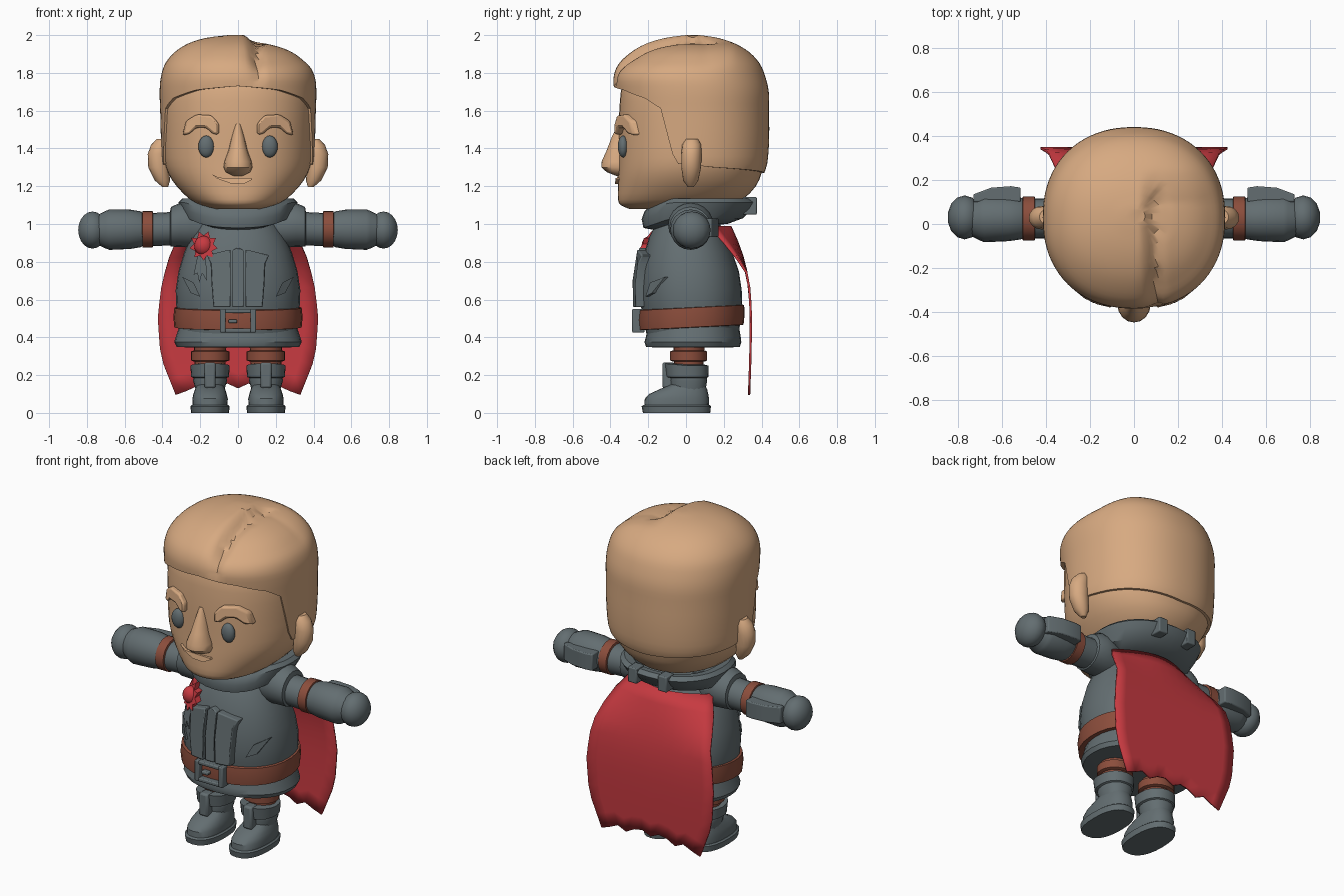
import bpy, bmesh, math
from mathutils import Vector


def material(name, rgb):
    m = bpy.data.materials.new(name)
    m.diffuse_color = (*rgb, 1)
    return m


SKIN = material("tan", (0.68, 0.40, 0.22))
GREY = material("slate_grey", (0.125, 0.155, 0.165))
BROWN = material("leather_brown", (0.26, 0.075, 0.045))
RED = material("cape_red", (0.57, 0.042, 0.052))


def finish(name, verts, faces, mat, mirror=False, bevel=0, solid=0):
    bm = bmesh.new()
    vs = [bm.verts.new(v) for v in verts]
    for f in faces:
        bm.faces.new([vs[i] for i in f])
    bmesh.ops.remove_doubles(bm, verts=bm.verts, dist=0.0004)
    bmesh.ops.recalc_face_normals(bm, faces=bm.faces)
    me = bpy.data.meshes.new(name)
    bm.to_mesh(me)
    bm.free()
    me.materials.append(mat)
    ob = bpy.data.objects.new(name, me)
    bpy.context.collection.objects.link(ob)
    if solid:
        ob.modifiers.new("thick", 'SOLIDIFY').thickness = solid
    if bevel:
        b = ob.modifiers.new("bevel", 'BEVEL')
        b.width, b.segments = bevel, 2
    if mirror:
        ob.modifiers.new("mirror", 'MIRROR')
    return ob


def spow(v, e):
    return math.copysign(abs(v) ** (2 / e), v)


def loft(name, rings, mat, n=24, e=2.2, axis='z', warp=None, mirror=False):
    """Rings are (height, centre, half width, y front, y back)."""
    verts, faces = [], []
    for t, c, r, y0, y1 in rings:
        for i in range(n):
            a = 2 * math.pi * i / n
            u = c + r * spow(math.sin(a), e)
            y = (y0 + y1) / 2 - (y1 - y0) / 2 * spow(math.cos(a), e)
            p = (u, y, t) if axis == 'z' else (t, y, u)
            verts.append(warp(*p) if warp else p)
    for k in range(len(rings) - 1):
        for i in range(n):
            j = (i + 1) % n
            faces.append((k * n + i, k * n + j, k * n + n + j, k * n + n + i))
    faces += [tuple(range(n)), tuple(range(len(verts) - n, len(verts)))]
    return finish(name, verts, faces, mat, mirror)


def lerp(table, t):
    """Interpolate rows of a table sorted by first column."""
    if t <= table[0][0]:
        return table[0]
    for a, b in zip(table, table[1:]):
        if t <= b[0]:
            k = (t - a[0]) / (b[0] - a[0])
            return tuple(p + (q - p) * k for p, q in zip(a, b))
    return table[-1]


def smooth(rings, k=3):
    """Catmull-Rom refinement of rings."""
    out = []
    for i in range(len(rings) - 1):
        q = [rings[max(0, min(len(rings) - 1, i + d))] for d in (-1, 0, 1, 2)]
        for s in range(k):
            t = s / k
            out.append(tuple(0.5 * (2 * b + (c - a) * t + (2 * a - 5 * b + 4 * c - d) * t * t
                                    + (3 * b - a - 3 * c + d) * t ** 3) for a, b, c, d in zip(*q)))
    return out + [rings[-1]]


def front(rings, x, z, e=2.2):
    """y of the front surface of a loft."""
    _, _, r, y0, y1 = lerp(rings, z)
    return (y0 + y1) / 2 - (y1 - y0) / 2 * max(0, 1 - abs(x / r) ** e) ** (1 / e)


def plate(name, pts, rings, t, mat, mirror=False, bevel=0, sink=0.03):
    """Outline in x, z raised from the front of a loft."""
    n = len(pts)
    verts = [(x, front(rings, x, z) - t, z) for x, z in pts]
    verts += [(x, y + t + sink, z) for x, y, z in verts]
    faces = [tuple(range(n)), tuple(range(n, 2 * n))]
    faces += [(i, (i + 1) % n, n + (i + 1) % n, n + i) for i in range(n)]
    return finish(name, verts, faces, mat, mirror, bevel)


def box(name, lo, hi, mat, mirror=False, bevel=0.006):
    v = [(x, y, z) for x in (lo[0], hi[0]) for y in (lo[1], hi[1]) for z in (lo[2], hi[2])]
    f = [(0, 1, 3, 2), (4, 5, 7, 6), (0, 1, 5, 4), (2, 3, 7, 6), (0, 2, 6, 4), (1, 3, 7, 5)]
    return finish(name, v, f, mat, mirror, bevel)


def ball(name, c, r, mat, mirror=False, u=16, v=10):
    bm = bmesh.new()
    bmesh.ops.create_uvsphere(bm, u_segments=u, v_segments=v, radius=1)
    verts = [tuple(c[i] + p.co[i] * r[i] for i in range(3)) for p in bm.verts]
    faces = [[p.index for p in f.verts] for f in bm.faces]
    bm.free()
    return finish(name, verts, faces, mat, mirror)


# Head
HEAD = [(1.08, 0, .13, -.30, .12), (1.10, 0, .20, -.345, .22), (1.13, 0, .255, -.36, .30),
        (1.20, 0, .325, -.36, .37), (1.27, 0, .37, -.358, .40), (1.35, 0, .392, -.356, .42),
        (1.50, 0, .398, -.356, .425), (1.65, 0, .40, -.35, .42), (1.75, 0, .38, -.33, .40),
        (1.85, 0, .31, -.25, .31)]
loft("head", smooth(HEAD, 2), SKIN, 48)

# Hair: shell above a hairline, parted on one side
HAIR = smooth([(1.25, 0, .375, -.36, .405), (1.32, 0, .40, -.365, .43), (1.45, 0, .408, -.365, .44),
               (1.60, 0, .412, -.37, .44), (1.70, 0, .415, -.38, .438), (1.78, 0, .408, -.383, .42),
               (1.85, 0, .385, -.355, .39), (1.91, 0, .335, -.29, .335), (1.955, 0, .265, -.21, .26),
               (1.985, 0, .17, -.11, .17), (2.0, 0, .05, .0, .07)])
HAIRLINE = [(0, 1.73), (30, 1.71), (55, 1.665), (68, 1.61), (74, 1.42), (79, 1.32), (105, 1.30), (180, 1.27)]
n, verts, faces = 80, [], []
rows = [None] + HAIR
for row in rows:
    for i in range(n):
        a = 2 * math.pi * i / n
        deg = math.degrees(min(a, 2 * math.pi - a))
        h = lerp(HAIRLINE, deg)[1]
        z = h if row is None else max(row[0], h)
        _, _, r, y0, y1 = lerp(HAIR, z)
        k = 0.92 if row is None else 1
        x = k * r * spow(math.sin(a), 2.2)
        y = (y0 + y1) / 2 - k * (y1 - y0) / 2 * spow(math.cos(a), 2.2)
        if row:
            fade = min(1, max(0, (z - 1.75) / .15)) * min(1, max(0, (.25 - y) / .15))
            z -= .035 * fade * min(1, max(0, (x - .03) / .06))
            groove = .02 * math.exp(-((x - .1) / .025) ** 2) * (1 if y < .15 else 0)
            if z > 1.74:
                z -= groove * fade
                y += groove if y < -.2 else 0
        verts.append((x, y, z))
for k in range(len(rows) - 1):
    for i in range(n):
        j = (i + 1) % n
        faces.append((k * n + i, k * n + j, k * n + n + j, k * n + n + i))
faces.append(tuple(range(len(verts) - n, len(verts))))
finish("hair", verts, faces, SKIN)

# Face details
ball("eye", (.168, -.333, 1.41), (.042, .028, .058), GREY, True)
plate("eyebrow", [(.10, 1.475), (.10, 1.53), (.14, 1.575), (.22, 1.58), (.275, 1.545), (.295, 1.47),
                  (.26, 1.475), (.22, 1.51), (.17, 1.51), (.13, 1.475)], HEAD, .035, SKIN, True, .012)
loft("nose", [(1.255, 0, .03, -.37, -.3), (1.275, 0, .065, -.42, -.3), (1.30, 0, .076, -.448, -.28),
              (1.33, 0, .072, -.447, -.28), (1.39, 0, .05, -.42, -.3), (1.46, 0, .034, -.393, -.3),
              (1.53, 0, .015, -.36, -.32)], SKIN, 16, 2)
plate("mouth", [(-.14, 1.265), (-.10, 1.245), (.07, 1.243), (.075, 1.235), (.03, 1.212), (-.04, 1.215),
                (-.11, 1.24)], HEAD, .018, SKIN)
loft("ear", [(1.195, .385, .015, .01, .04), (1.23, .40, .04, -.015, .065), (1.30, .42, .055, -.025, .08),
             (1.37, .42, .058, -.025, .082), (1.42, .41, .05, -.02, .08), (1.45, .40, .03, 0, .065)],
     SKIN, 16, 2, mirror=True)

# Torso, belt, skirt
TORSO = [(.42, 0, .31, -.21, .28), (.57, 0, .327, -.24, .298), (.65, 0, .33, -.245, .295),
         (.75, 0, .315, -.24, .28), (.85, 0, .285, -.22, .245), (.93, 0, .25, -.195, .21),
         (1.0, 0, .21, -.16, .18), (1.07, 0, .16, -.11, .15)]
loft("tunic", TORSO, GREY, 32)
tilt = lambda x, y, z: (x, y, z + .05 * y)
loft("belt", [(.45, 0, .32, -.235, .29), (.452, 0, .337, -.252, .305), (.505, 0, .342, -.257, .31),
              (.555, 0, .337, -.252, .308), (.558, 0, .32, -.235, .29)], BROWN, 32, warp=tilt)
loft("skirt", [(.345, 0, .24, -.15, .22), (.35, 0, .325, -.212, .285), (.375, 0, .338, -.22, .293),
               (.40, 0, .33, -.213, .29), (.46, 0, .31, -.20, .28)], GREY, 32)
for lo, hi in (((-.095, .425), (-.065, .55)), ((.065, .425), (.095, .55)), ((-.07, .425), (.07, .447)),
               ((-.07, .528), (.07, .55)), ((-.05, .475), (-.005, .495))):
    box("buckle_bar", (lo[0], -.285, lo[1]), (hi[0], -.22, hi[1]), GREY)

# Tunic front: placket, lapels, pocket flaps
plate("placket", [(-.03, .56), (.03, .56), (.03, .7), (.03, .86), (0, .875), (-.03, .86), (-.03, .7)],
      TORSO, .035, GREY, bevel=.005)
plate("lapel", [(.04, .56), (.13, .56), (.14, .68), (.145, .79), (.165, .835), (.04, .865), (.04, .7)],
      TORSO, .045, GREY, True, .006)
plate("pocket_flap", [(.20, .615), (.25, .635), (.295, .72), (.235, .69)], TORSO, .018, GREY, True)

# Collar
loft("collar", [(.97, 0, .21, -.17, .22), (1.0, 0, .285, -.225, .30), (1.05, 0, .305, -.235, .355),
                (1.085, 0, .315, -.22, .375), (1.105, 0, .295, -.195, .35), (1.10, 0, .25, -.16, .31),
                (1.04, 0, .2, -.11, .25)], GREY, 32,
     warp=lambda x, y, z: (x, y, z + .03 - .35 * max(0, -y - .08)))
box("collar_tab", (.07, .30, 1.05), (.13, .375, 1.142), GREY, True)

# Arms
loft("shoulder", [(.16, .98, .10, -.07, .12), (.25, .99, .115, -.09, .14), (.31, .995, .116, -.095, .145),
                  (.355, .985, .105, -.085, .13), (.36, .975, .088, -.065, .115), (.46, .97, .088, -.065, .115)],
     GREY, 20, 2, 'x', mirror=True)
loft("arm_band", [(.448, .973, .08, -.06, .11), (.452, .973, .097, -.075, .125), (.505, .973, .097, -.075, .125),
                  (.509, .973, .08, -.06, .11)], BROWN, 20, 2, 'x', mirror=True)
loft("forearm", [(.5, .972, .085, -.065, .115), (.515, .972, .095, -.07, .12), (.57, .972, .104, -.078, .128),
                 (.68, .97, .107, -.083, .132), (.70, .97, .10, -.075, .125), (.74, .97, .08, -.055, .105)],
     GREY, 20, 2, 'x', mirror=True)
ball("hand", (.77, .03, .968), (.078, .1, .098), GREY, True, 14, 10)
out = [(.515, .1), (.515, .165), (.56, .172), (.65, .165), (.73, .135), (.73, .1)]
finish("forearm_guard", [(x, y, z) for z in (.93, 1.03) for x, y in out],
       [tuple(range(6)), tuple(range(6, 12))] + [(i, (i + 1) % 6, 6 + (i + 1) % 6, 6 + i) for i in range(6)],
       GREY, True, .006)

# Legs and boots
loft("leg", [(.2, .148, .08, -.06, .09), (.40, .148, .088, -.07, .10)], BROWN, 20, 2, mirror=True)
loft("leg_band", [(.272, .148, .085, -.07, .1), (.278, .148, .102, -.085, .112), (.325, .148, .102, -.085, .112),
                  (.331, .148, .085, -.07, .1)], BROWN, 20, 2, mirror=True)
loft("boot_shaft", [(.10, .148, .078, -.08, .105), (.13, .148, .078, -.08, .105), (.17, .148, .09, -.085, .112),
                    (.185, .148, .088, -.085, .11), (.19, .148, .10, -.105, .118), (.25, .148, .104, -.115, .12),
                    (.255, .148, .085, -.08, .1)], GREY, 20, 2.2, mirror=True,
     warp=lambda x, y, z: (x, y, z + (.1 * max(0, -y) if z > .2 else 0)))
box("boot_tongue", (.118, -.125, .13), (.178, -.06, .268), GREY, True, .012)
loft("boot_foot", [(.03, .148, .092, -.222, .12), (.075, .148, .094, -.218, .122), (.10, .148, .088, -.195, .118),
                   (.125, .148, .08, -.14, .112), (.15, .148, .07, -.085, .1)], GREY, 24, 2.4, mirror=True)
loft("boot_sole", [(0, .148, .10, -.228, .128), (.035, .148, .104, -.235, .132), (.042, .148, .095, -.225, .124)],
     GREY, 24, 2.4, mirror=True, warp=lambda x, y, z: (x, y, z))

# Cape with ragged hem
CAPE = [(.10, .33, .34), (.30, .41, .347), (.50, .425, .35), (.65, .41, .343), (.80, .375, .315),
        (.90, .335, .28), (.99, .27, .24)]
hem = [0, .02, .045, .02, .05, .06, .035, .06, .05, .02, .045, .02, 0]
nx, nz, verts = 13, 12, []
for r in range(nz):
    for c in range(nx):
        s = c / (nx - 1) * 2 - 1
        z = .99 - (.895 - hem[c]) * r / (nz - 1)
        _, _, y = lerp(CAPE, z)
        w = lerp(CAPE, .99 - .89 * r / (nz - 1))[1]
        y -= .11 * s * s * max(0, (z - .75) / .24)
        verts.append((s * w, y, z))
finish("cape", verts, [(r * nx + c, r * nx + c + 1, (r + 1) * nx + c + 1, (r + 1) * nx + c)
                       for r in range(nz - 1) for c in range(nx - 1)], RED, solid=.012)

# Rosette with ribbon
star = [(-.182 + (.075 if i % 2 else .052) * math.sin(math.pi * i / 9),
         .885 + (.08 if i % 2 else .055) * math.cos(math.pi * i / 9)) for i in range(18)]
plate("rosette", star, TORSO, .045, RED)
ball("rosette_centre", (-.182, -.19, .885), (.05, .045, .052), RED)
plate("ribbon", [(-.215, .83), (-.17, .83), (-.165, .70), (-.19, .74), (-.205, .69), (-.215, .74),
                 (-.235, .73)], TORSO, .025, GREY)

# Smooth shading with sharp edges kept
bpy.ops.object.select_all(action='SELECT')
bpy.context.view_layer.objects.active = bpy.context.selected_objects[0]
bpy.ops.object.shade_smooth_by_angle(angle=math.radians(35))
